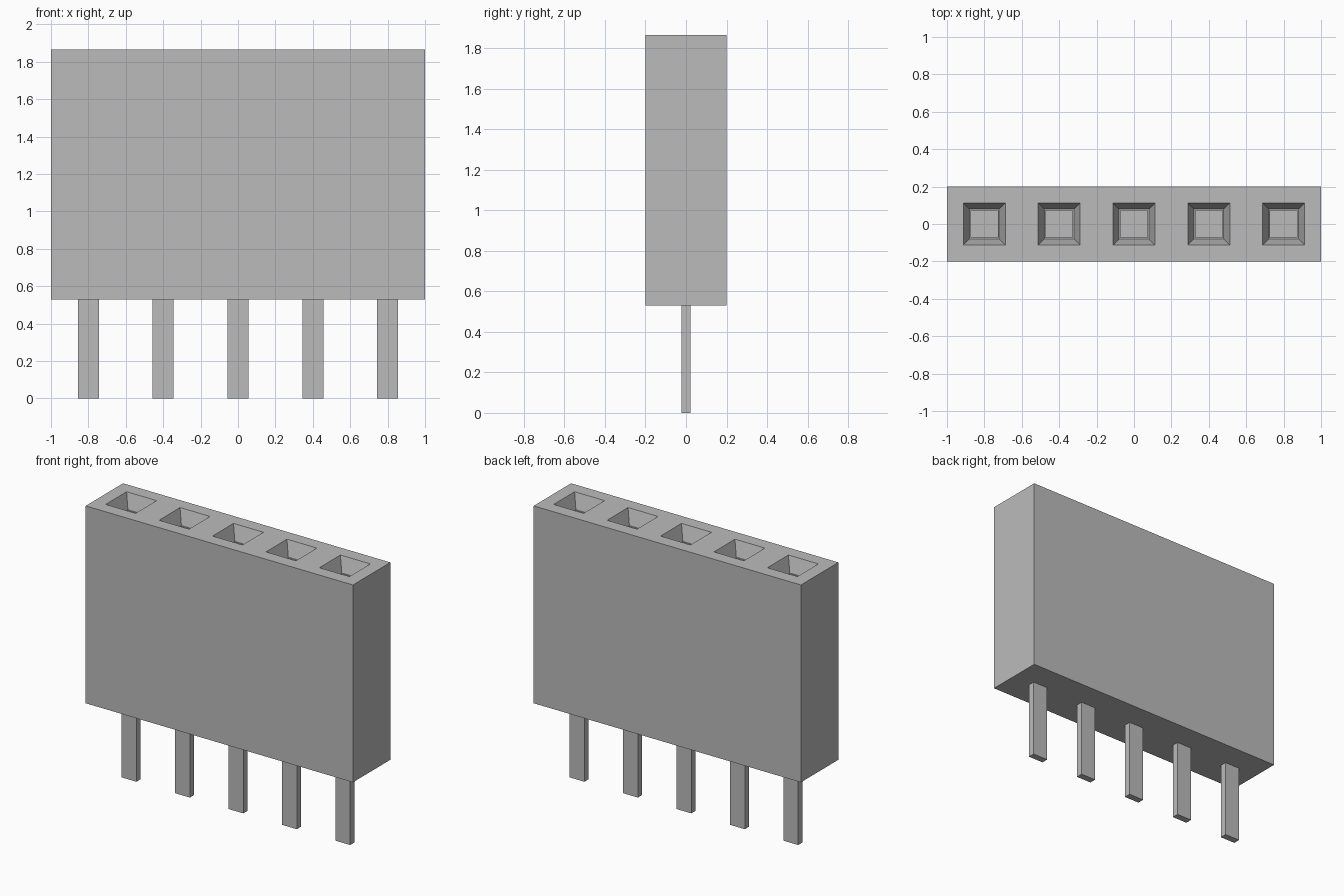
import bpy
import bmesh
from mathutils import Matrix, Vector

default = bpy.data.objects.get("Cube")
if default:
    bpy.data.objects.remove(default, do_unlink=True)

PITCH = 0.4
COUNT = 5
BASE, TOP = 0.53, 1.865

grey = bpy.data.materials.new("plain grey")
grey.use_nodes = True
colour = (0.5, 0.5, 0.5, 1)
grey.diffuse_color = colour
grey.node_tree.nodes["Principled BSDF"].inputs["Base Color"].default_value = colour


def box(size, centre):
    """Return a bmesh box with the given size and centre."""
    bm = bmesh.new()
    matrix = Matrix.Translation(centre) @ Matrix.Diagonal((*size, 1))
    bmesh.ops.create_cube(bm, size=1, matrix=matrix)
    return bm


def finish(bm, name):
    mesh = bpy.data.meshes.new(name)
    bm.to_mesh(mesh)
    bm.free()
    mesh.materials.append(grey)
    obj = bpy.data.objects.new(name, mesh)
    bpy.context.collection.objects.link(obj)


# Housing, divided into one square cell per socket
body = box((COUNT * PITCH, PITCH, TOP - BASE), (0, 0, (TOP + BASE) / 2))
for i in range(1, COUNT):
    bmesh.ops.bisect_plane(
        body, geom=body.verts[:] + body.edges[:] + body.faces[:],
        plane_co=Vector(((i - COUNT / 2) * PITCH, 0, 0)), plane_no=Vector((1, 0, 0)))

# Sockets: square rim, tapered lead-in, narrow ledge, then a deep straight shaft
cells = [f for f in body.faces if f.normal.z > 0.9]
for thickness, depth in ((0.088, 0), (0.033, -0.1), (0.007, 0), (0, -0.95)):
    if thickness:
        bmesh.ops.inset_individual(body, faces=cells, thickness=thickness,
                                   depth=depth, use_even_offset=True)
    else:
        shaft = bmesh.ops.extrude_discrete_faces(body, faces=cells)
        for face in shaft["faces"]:
            bmesh.ops.translate(body, verts=face.verts, vec=(0, 0, depth))
finish(body, "housing")

# Flat pins below the housing
for i in range(COUNT):
    x = (i - (COUNT - 1) / 2) * PITCH
    finish(box((0.112, 0.046, BASE), (x, 0, BASE / 2)), f"pin_{i + 1}")
